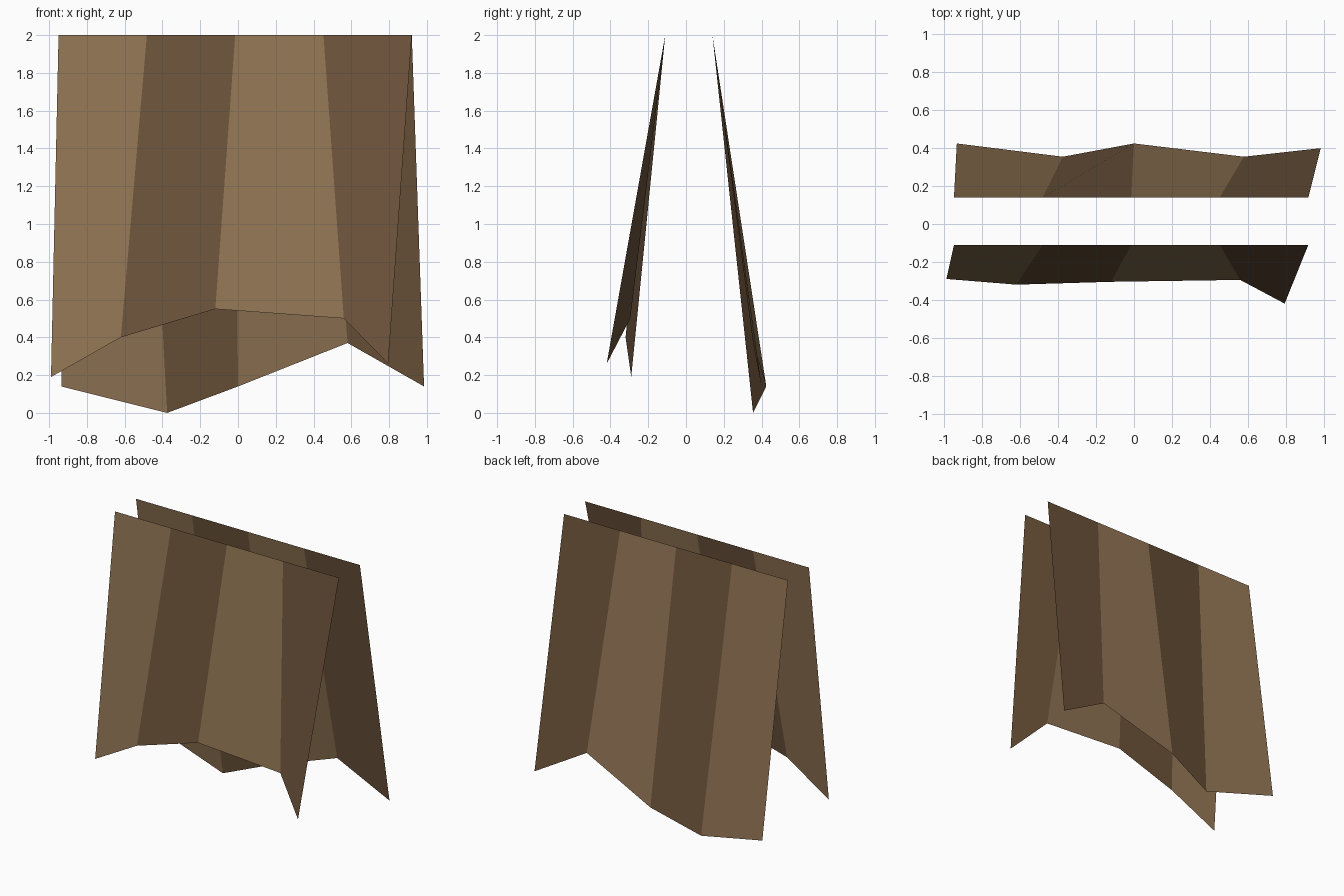
import bpy
import bmesh

cube = bpy.data.objects.get("Cube")
if cube:
    bpy.data.objects.remove(cube, do_unlink=True)


def make_material(name, color):
    mat = bpy.data.materials.new(name)
    mat.use_nodes = True
    mat.diffuse_color = color
    bsdf = mat.node_tree.nodes["Principled BSDF"]
    bsdf.inputs["Base Color"].default_value = color
    bsdf.inputs["Roughness"].default_value = 0.9
    return mat


light_brown = make_material("light_brown_cloth", (0.28, 0.175, 0.088, 1))
dark_brown = make_material("dark_brown_cloth", (0.15, 0.087, 0.042, 1))


def hanging_cloth(name, top_y, hem):
    """Thin sheet from a straight top edge down to a ragged hem, striped by panel."""
    bm = bmesh.new()
    left, right, height = -0.95, 0.92, 2.0
    step = (right - left) / (len(hem) - 1)
    top = [bm.verts.new((left + step * i, top_y, height)) for i in range(len(hem))]
    bottom = [bm.verts.new(p) for p in hem]
    for i in range(len(hem) - 1):
        quad = [bottom[i], bottom[i + 1], top[i + 1], top[i]]
        if top_y > 0:  # the back sheet faces backwards
            quad.reverse()
        bm.faces.new(quad).material_index = i % 2
    mesh = bpy.data.meshes.new(name)
    bm.to_mesh(mesh)
    bm.free()
    mesh.materials.append(light_brown)
    mesh.materials.append(dark_brown)
    obj = bpy.data.objects.new(name, mesh)
    bpy.context.collection.objects.link(obj)
    return obj


# Front sheet with a raised middle and a drooping left corner
hanging_cloth("front_cloth", -0.11, [
    (-0.99, -0.29, 0.19), (-0.62, -0.32, 0.40), (-0.12, -0.305, 0.55),
    (0.56, -0.295, 0.50), (0.795, -0.42, 0.26)])

# Back sheet, longer, with a zigzag hem
hanging_cloth("back_cloth", 0.14, [
    (-0.935, 0.425, 0.14), (-0.375, 0.355, 0.0), (0.0, 0.425, 0.14),
    (0.58, 0.355, 0.37), (0.985, 0.40, 0.14)])
